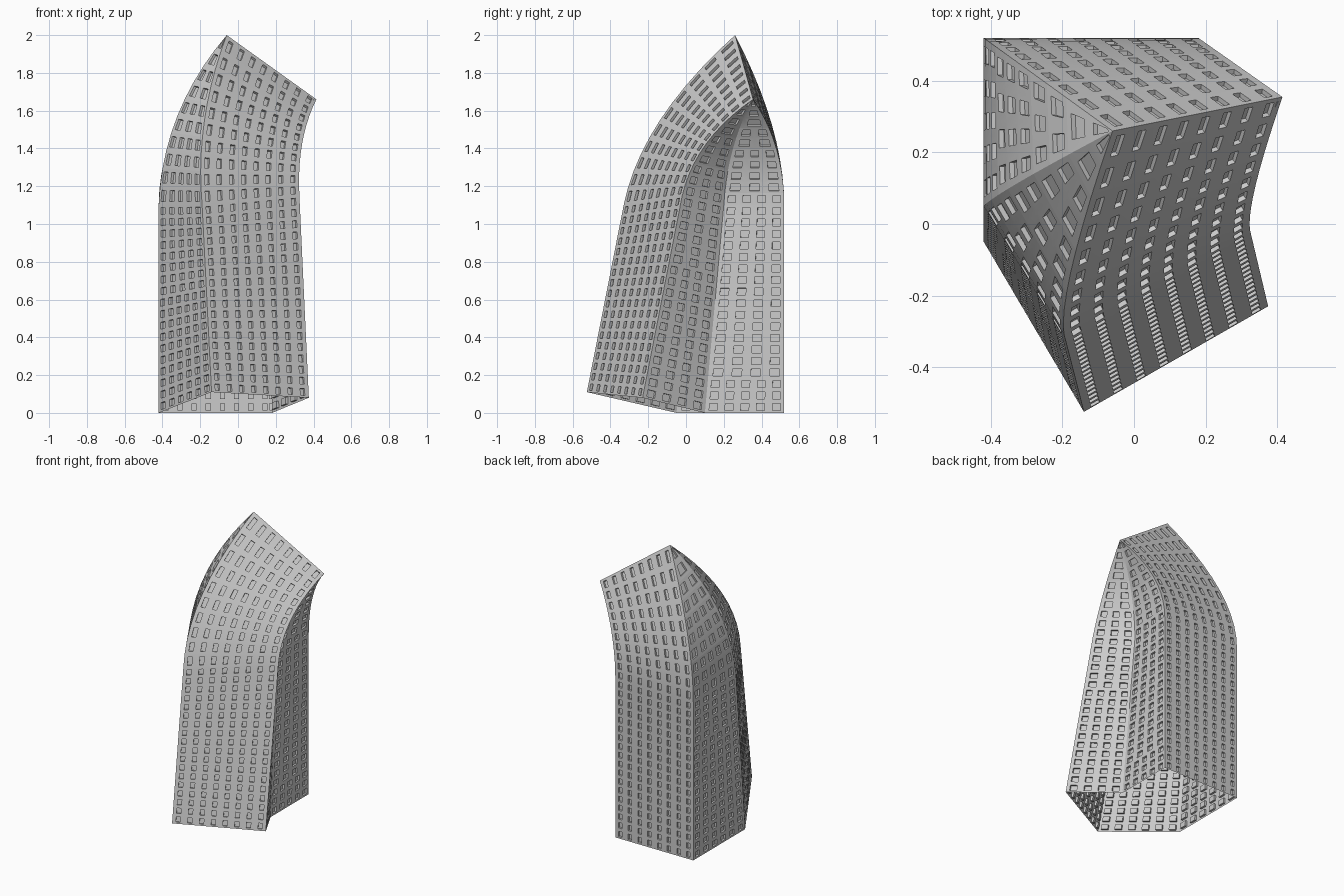
import bpy, bmesh, math
from mathutils import Vector

cube = bpy.data.objects.get("Cube")
if cube:
    bpy.data.objects.remove(cube, do_unlink=True)

# One concrete colour for the whole tower
concrete = bpy.data.materials.new("light_grey_concrete")
concrete.use_nodes = True
grey = (0.6, 0.6, 0.6, 1)
concrete.diffuse_color = grey
concrete.node_tree.nodes["Principled BSDF"].inputs["Base Color"].default_value = grey

STRAIGHT_ROWS, CURVED_ROWS = 18, 10
DEPTH = 0.014
PEAK = (-0.06, 0.26, 2.0)
DIP = (0.415, 0.355, 1.66)


def rail(foot, bend, pull, tip):
    """Edge of the tower: straight leg, then a curve up to the ridge."""
    foot, bend, pull, tip = map(Vector, (foot, bend, pull, tip))
    pts = [foot.lerp(bend, i / STRAIGHT_ROWS) for i in range(STRAIGHT_ROWS)]
    for i in range(CURVED_ROWS + 1):
        t = i / CURVED_ROWS
        pts.append(bend.lerp(pull, t).lerp(pull.lerp(tip, t), t))
    return pts


# Six rails: front, crease and back on each side
front_left = rail((-0.14, -0.525, 0.11), (-0.19, -0.33, 1.1), (-0.23, -0.24, 1.55), PEAK)
front_right = rail((0.375, -0.23, 0.08), (0.325, -0.02, 1.15), (0.31, 0.05, 1.45), DIP)
crease_right = rail((0.18, 0.1, 0), (0.16, 0.2, 1.1), (0.18, 0.22, 1.42), DIP)
back_right = rail((0.18, 0.52, 0), (0.18, 0.52, 1.1), (0.18, 0.52, 1.42), DIP)
back_left = rail((-0.42, 0.52, 0), (-0.42, 0.52, 1.1), (-0.42, 0.52, 1.5), PEAK)
crease_left = rail((-0.42, -0.05, 0), (-0.42, 0.05, 1.1), (-0.40, 0.08, 1.6), PEAK)


def add_cell(bm, corners, w, h):
    """One wall panel with a recessed window taking w by h of it."""
    a, b, c, d = corners

    def at(u, v):
        return a.lerp(b, u).lerp(d.lerp(c, u), v)

    u, v = (1 - w) / 2, (1 - h) / 2
    inner = [at(u, v), at(1 - u, v), at(1 - u, 1 - v), at(u, 1 - v)]
    inward = -(c - a).cross(d - b).normalized() * DEPTH
    rings = [[bm.verts.new(p) for p in ring]
             for ring in (corners, inner, [p + inward for p in inner])]
    for lo, hi in zip(rings, rings[1:]):
        for i in range(4):
            j = (i + 1) % 4
            bm.faces.new((lo[i], lo[j], hi[j], hi[i]))
    bm.faces.new(rings[-1])


def build_wall(name, spans, w, h, columns=None, pitch=0.09):
    """Panelled wall over spans between neighbouring rails."""
    bm = bmesh.new()
    for left, right in spans:
        for r in range(STRAIGHT_ROWS + CURVED_ROWS):
            a, b, c, d = left[r], right[r], right[r + 1], left[r + 1]
            width = ((b - a).length + (c - d).length) / 2
            n = columns or max(1, round(width / pitch))
            for k in range(n):
                s, e = k / n, (k + 1) / n
                add_cell(bm, [a.lerp(b, s), a.lerp(b, e), d.lerp(c, e), d.lerp(c, s)], w, h)
    bmesh.ops.remove_doubles(bm, verts=bm.verts, dist=0.0005)
    mesh = bpy.data.meshes.new(name)
    bm.to_mesh(mesh)
    bm.free()
    mesh.materials.append(concrete)
    obj = bpy.data.objects.new(name, mesh)
    bpy.context.collection.objects.link(obj)
    bpy.ops.object.select_all(action="DESELECT")
    obj.select_set(True)
    bpy.context.view_layer.objects.active = obj
    bpy.ops.object.shade_smooth_by_angle(angle=math.radians(25))


# Front and back walls curve over to meet at the sloping ridge
build_wall("front_wall", [(front_left, front_right)], 0.36, 0.62, columns=8)
build_wall("back_wall", [(back_right, back_left)], 0.36, 0.62, columns=8)

# Folded side walls narrow towards the ridge ends
build_wall("right_wall", [(front_right, crease_right), (crease_right, back_right)], 0.5, 0.6)
build_wall("left_wall", [(back_left, crease_left), (crease_left, front_left)], 0.5, 0.6)
